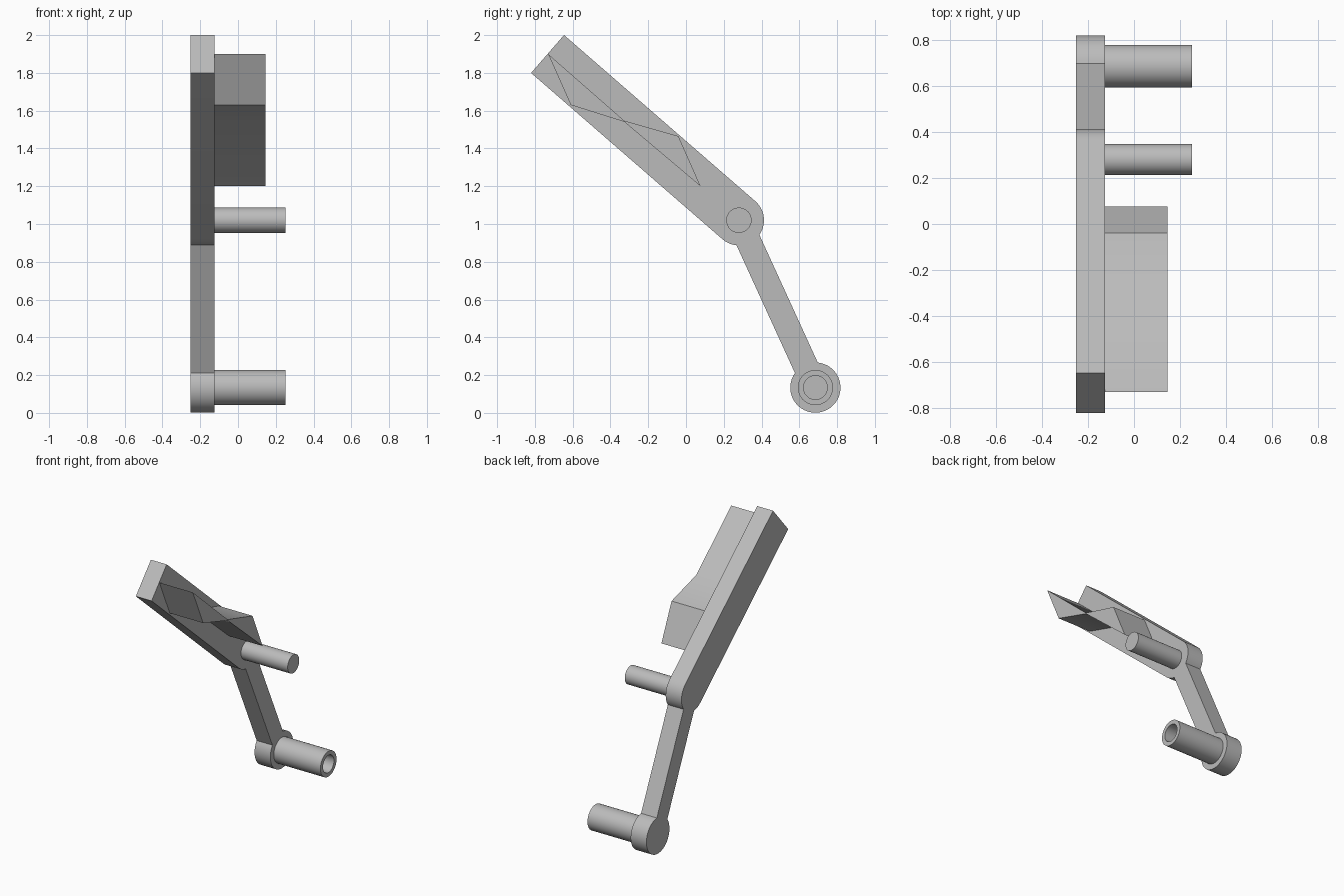
import bpy, bmesh
from math import sin, cos, pi, atan2, asin, hypot, radians

cube = bpy.data.objects.get("Cube")
if cube:
    bpy.data.objects.remove(cube, do_unlink=True)

grey = bpy.data.materials.new("plain grey")
grey.use_nodes = True
GREY = (0.5, 0.5, 0.5, 1)
grey.diffuse_color = GREY
grey.node_tree.nodes["Principled BSDF"].inputs["Base Color"].default_value = GREY

X_OUT, X_IN, X_ROD, X_PAD = -0.2525, -0.125, 0.2525, 0.145
PIVOT, HUB, TIP = (0.28, 1.02), (0.685, 0.134), (-0.733, 1.9)
R = 0.133         # half width of the upper arm, and hub radius
HALF_LINK = 0.0665  # half width of the lower link


def finish(name, bm):
    bmesh.ops.recalc_face_normals(bm, faces=bm.faces)
    mesh = bpy.data.meshes.new(name)
    bm.to_mesh(mesh)
    bm.free()
    mesh.materials.append(grey)
    obj = bpy.data.objects.new(name, mesh)
    bpy.context.collection.objects.link(obj)
    bpy.ops.object.select_all(action="DESELECT")
    obj.select_set(True)
    bpy.context.view_layer.objects.active = obj
    bpy.ops.object.shade_smooth_by_angle(angle=radians(30))
    return obj


def extrude_x(name, outline, x0, x1):
    """Extrude a (y, z) outline from x0 to x1."""
    bm = bmesh.new()
    face = bm.faces.new([bm.verts.new((x0, y, z)) for y, z in outline])
    ext = bmesh.ops.extrude_face_region(bm, geom=[face])["geom"]
    verts = [v for v in ext if isinstance(v, bmesh.types.BMVert)]
    bmesh.ops.translate(bm, vec=(x1 - x0, 0, 0), verts=verts)
    return finish(name, bm)


def lathe_x(name, centre, profile, segments=48):
    """Spin an (x, radius) profile around an x-parallel axis."""
    bm = bmesh.new()
    y, z = centre
    verts = [bm.verts.new((x, y + r, z)) for x, r in profile]
    edges = [bm.edges.new(pair) for pair in zip(verts, verts[1:])]
    bmesh.ops.spin(bm, geom=verts + edges, cent=(0, y, z), axis=(1, 0, 0),
                   angle=2 * pi, steps=segments, use_duplicate=False)
    bmesh.ops.remove_doubles(bm, verts=bm.verts, dist=0.0001)
    return finish(name, bm)


def arc(centre, start, end, steps):
    angles = [start + (end - start) * i / steps for i in range(steps + 1)]
    return [(centre[0] + R * cos(a), centre[1] + R * sin(a)) for a in angles]


# Bent lever plate: straight upper arm, narrow link and round hub in one outline
up = atan2(TIP[1] - PIVOT[1], TIP[0] - PIVOT[0])
down = atan2(HUB[1] - PIVOT[1], HUB[0] - PIVOT[0])
spread = asin(HALF_LINK / R)
side = (R * cos(up - pi / 2), R * sin(up - pi / 2))
outline = [(TIP[0] - side[0], TIP[1] - side[1]), (TIP[0] + side[0], TIP[1] + side[1])]
outline += arc(PIVOT, up - pi / 2, down + spread, 14)
outline += arc(HUB, down + pi - spread, down - pi + spread, 40)
outline += arc(PIVOT, down - spread, up - 3 * pi / 2, 6)
extrude_x("lever_plate", outline, X_OUT, X_IN)

# Pivot pin and hollow hub tube
lathe_x("pivot_pin", PIVOT, [(X_IN, 0.067), (X_ROD, 0.067), (X_ROD, 0)])
lathe_x("hub_tube", HUB, [(X_IN, 0.093), (X_ROD, 0.093), (X_ROD, 0.063), (X_IN, 0.063)])

# Foot pad: two wedges meeting at a thin waist
pad = [(-0.73, 1.9), (-0.327, 1.547), (-0.04, 1.465),
       (0.077, 1.2), (-0.327, 1.541), (-0.61, 1.63)]
extrude_x("foot_pad", pad, X_IN, X_PAD)
